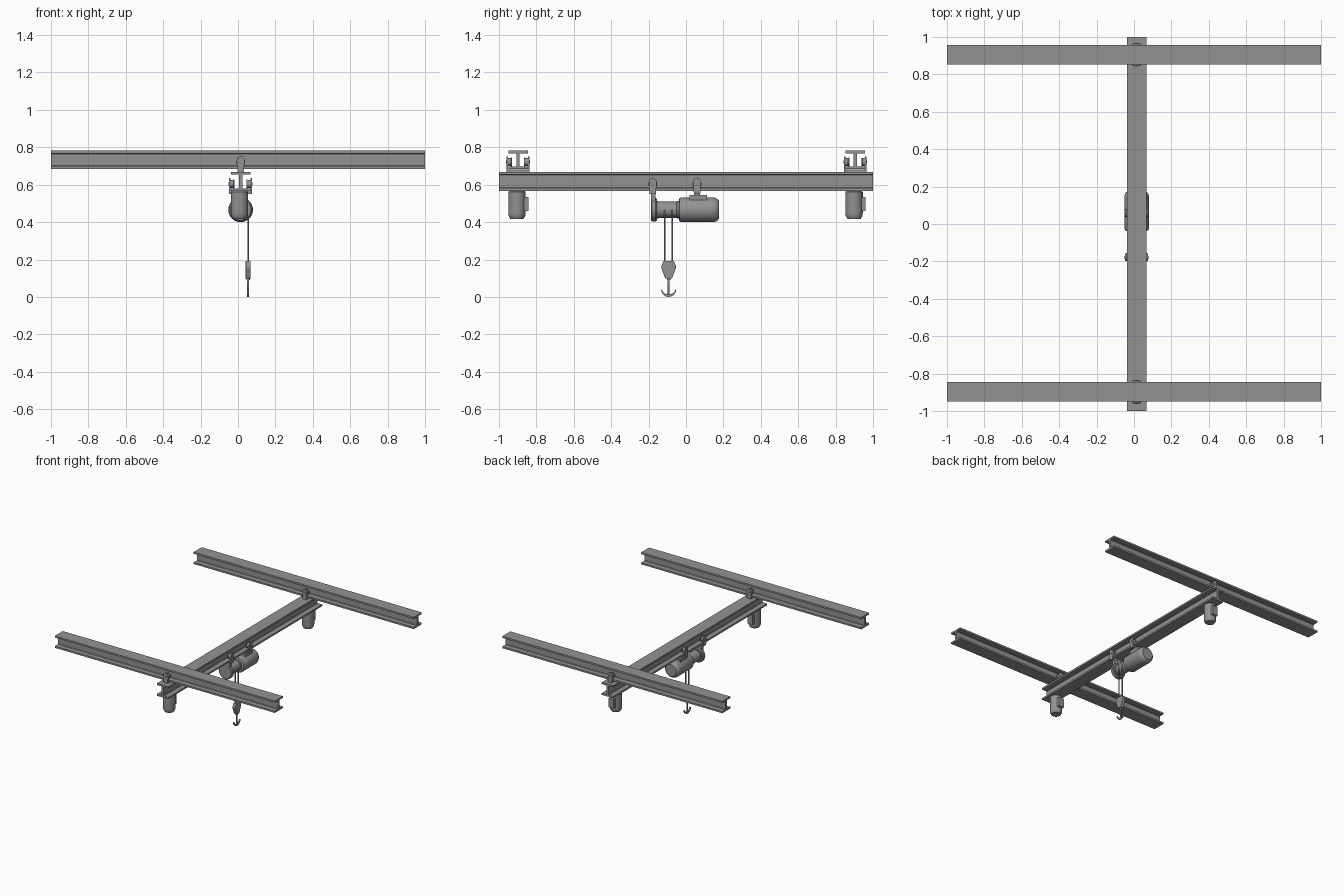
import bpy, bmesh, math
from mathutils import Vector, Matrix

if "Cube" in bpy.data.objects:
    bpy.data.objects.remove(bpy.data.objects["Cube"])

AX = {'x': Matrix(((0, 0, 1), (1, 0, 0), (0, 1, 0))),   # profile (y,z) pushed along x
      'y': Matrix(((1, 0, 0), (0, 0, 1), (0, 1, 0))),   # profile (x,z) pushed along y
      'z': Matrix.Identity(3)}
STEEL = bpy.data.materials.new("dark_steel")
STEEL.diffuse_color = (.29, .29, .29, 1)
STEEL.use_nodes = True
STEEL.node_tree.nodes["Principled BSDF"].inputs["Base Color"].default_value = STEEL.diffuse_color


def finish(name, bm, smooth=False):
    bmesh.ops.recalc_face_normals(bm, faces=bm.faces)
    me = bpy.data.meshes.new(name)
    bm.to_mesh(me)
    bm.free()
    me.materials.append(STEEL)
    ob = bpy.data.objects.new(name, me)
    bpy.context.collection.objects.link(ob)
    if smooth:
        bpy.ops.object.select_all(action='DESELECT')
        ob.select_set(True)
        bpy.context.view_layer.objects.active = ob
        bpy.ops.object.shade_smooth_by_angle(angle=math.radians(35))
    return ob


def prism(name, pts, axis, a, b, smooth=False):
    """Push a closed profile along an axis from a to b."""
    bm = bmesh.new()
    m = AX[axis]
    f = bm.faces.new([bm.verts.new(m @ Vector((u, v, a))) for u, v in pts])
    r = bmesh.ops.extrude_face_region(bm, geom=[f])
    d = m @ Vector((0, 0, b - a))
    bmesh.ops.translate(bm, vec=d, verts=[e for e in r['geom'] if isinstance(e, bmesh.types.BMVert)])
    # extrusion drops the starting face's cap only when it is interior, so close any gap
    bmesh.ops.holes_fill(bm, edges=[e for e in bm.edges if e.is_boundary], sides=0)
    return finish(name, bm, smooth)


def box(name, x0, x1, y0, y1, z0, z1):
    return prism(name, [(x0, y0), (x1, y0), (x1, y1), (x0, y1)], 'z', z0, z1)


def lathe(name, prof, axis, c, n=28):
    """Turn (radius, position) rings round an axis; c is the centre in the profile plane."""
    bm = bmesh.new()
    m = AX[axis]
    rings = [[bm.verts.new(m @ Vector((c[0] + r * math.cos(2 * math.pi * i / n),
                                       c[1] + r * math.sin(2 * math.pi * i / n), h)))
              for i in range(n)] for r, h in prof]
    for p, q in zip(rings, rings[1:]):
        for i in range(n):
            bm.faces.new((p[i], p[(i + 1) % n], q[(i + 1) % n], q[i]))
    bm.faces.new(rings[0])
    bm.faces.new(rings[-1])
    return finish(name, bm, True)


def i_beam(name, axis, c, z0, z1):
    w, t, s, f = 0.052, 0.014, 0.009, 0.004
    q = [(w, z0), (w, z0 + t), (s + f, z0 + t), (s, z0 + t + f),
         (s, z1 - t - f), (s + f, z1 - t), (w, z1 - t), (w, z1)]
    prism(name, [(c + u, z) for u, z in q] + [(c - u, z) for u, z in reversed(q)], axis, -1, 1)


def carriage(name, across, c, along, z):
    """Rounded side plates and wheels gripping the lower flange whose underside is at z."""
    other = 'y' if across == 'x' else 'x'
    arc = [(along + .021 * math.cos(a), z + .047 + .021 * math.sin(a))
           for a in [math.pi * i / 10 for i in range(11)]]
    plate = [(along - .017, z - .016), (along + .017, z - .016)] + arc
    for s, side in ((-1, 'left'), (1, 'right')):
        prism(f"{name}_plate_{side}", plate, across, c + s * .053, c + s * .061, True)
        lathe(f"{name}_wheel_{side}",
              [(.024, c + s * .032), (.024, c + s * .036), (.021, c + s * .038), (.021, c + s * .053)],
              across, (along, z + .037), 20)
        lathe(f"{name}_axle_{side}", [(.008, c + s * .06), (.008, c + s * .064)],
              across, (along, z + .037), 12)
    prism(f"{name}_yoke", [(c - .06, z - .016), (c + .06, z - .016), (c + .06, z - .002), (c - .06, z - .002)],
          other, along - .017, along + .017)


XB = 0.014  # bridge centre line

# runway rails and bridge
i_beam("bridge_beam", 'y', XB, .567, .669)
for name, yc in (("front", -.898), ("back", .905)):
    i_beam(f"{name}_runway_beam", 'x', yc, .684, .782)
    carriage(f"{name}_end_carriage", 'y', yc, XB, .684)
    # travel motor hanging below the bridge, with terminal box
    ym = yc - .006
    lathe(f"{name}_travel_motor", [(.040, .568), (.046, .562), (.046, .445), (.045, .434), (.036, .418)],
          'z', (.008, ym))
    box(f"{name}_motor_terminal_box", -.016, .032, ym + .035, ym + .062, .46, .535)

# hoist carriages
carriage("hoist_front_carriage", 'x', XB, -.178, .567)
carriage("hoist_rear_carriage", 'x', XB, .059, .567)

# hoist motor, drum and end housing
C = (.014, .466)
lathe("hoist_motor", [(.052, -.038), (.062, -.034), (.066, -.024), (.066, .138),
                      (.065, .152), (.060, .166), (.048, .176)], 'y', C, 32)
lathe("rope_drum", [(.046, -.16), (.046, -.148), (.043, -.146), (.043, -.05), (.046, -.048), (.046, -.036)], 'y', C)
lathe("drum_end_housing", [(.055, -.188), (.062, -.182), (.062, -.162), (.056, -.156)], 'y', C)
box("front_hanger", -.026, .054, -.188, -.163, .46, .555)
box("motor_mount", -.026, .054, .018, .112, .515, .546)
box("motor_neck", -.016, .044, .042, .076, .54, .558)

# ropes on the drum flank
YH, XH = -.093, .054
for s, side in ((-1, 'front'), (1, 'rear')):
    lathe(f"rope_{side}", [(.0045, .17), (.0045, .468)], 'z', (XH, YH + s * .020), 10)

# hook block: tapered cheeks with a bevelled edge
half = [(.014, .098), (.020, .104), (.039, .155), (.038, .168), (.027, .193)]
block = prism("hook_block", [(YH + u, z) for u, z in half] + [(YH - u, z) for u, z in reversed(half)],
              'x', XH - .013, XH + .013)
bev = block.modifiers.new("soft_edges", 'BEVEL')
bev.width, bev.segments = .003, 2
lathe("hook_shank", [(.005, .012), (.006, .09), (.009, .09), (.009, .10)], 'z', (XH, YH), 12)

# double hook: crescent tapering to two tips
N = 20
ang = [math.radians(185 + 170 * i / N) for i in range(N + 1)]
outer = [(YH + .040 * math.cos(a), .040 + .040 * math.sin(a)) for a in ang]
inner = [(YH + .036 * math.cos(a), .044 + .030 * math.sin(a)) for a in reversed(ang)]
prism("double_hook", outer + inner, 'x', XH - .006, XH + .006, True)
